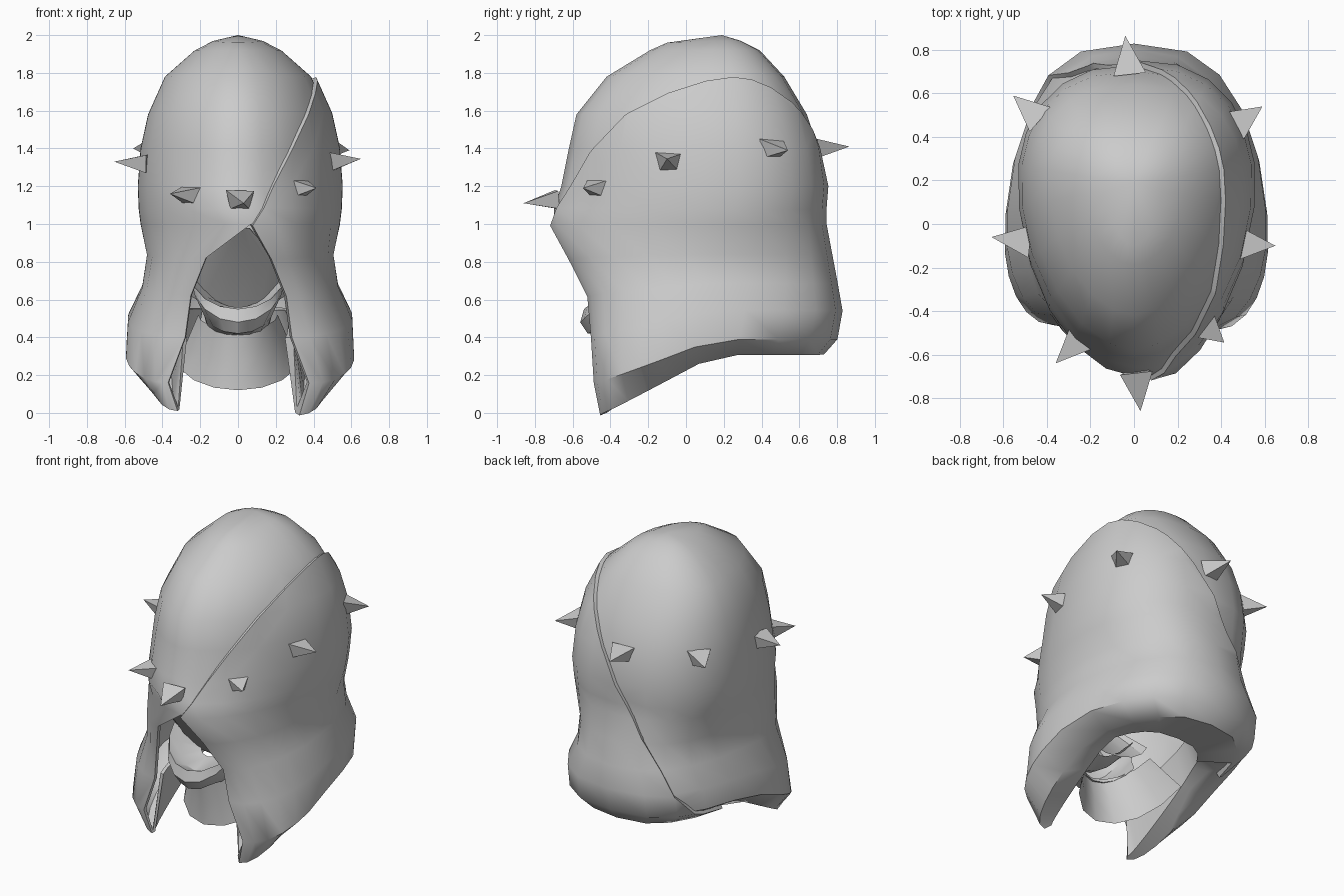
import bpy, bmesh, math
from mathutils import Vector

if "Cube" in bpy.data.objects:
    bpy.data.objects.remove(bpy.data.objects["Cube"])

grey = bpy.data.materials.new("mid grey")
grey.diffuse_color = (0.6, 0.6, 0.6, 1)
grey.use_nodes = True
grey.node_tree.nodes["Principled BSDF"].inputs["Base Color"].default_value = grey.diffuse_color


def finish(name, bm, smooth=None, thickness=0):
    mesh = bpy.data.meshes.new(name)
    bm.to_mesh(mesh)
    bm.free()
    obj = bpy.data.objects.new(name, mesh)
    bpy.context.collection.objects.link(obj)
    mesh.materials.append(grey)
    bpy.ops.object.select_all(action='DESELECT')
    obj.select_set(True)
    bpy.context.view_layer.objects.active = obj
    if thickness:
        solid = obj.modifiers.new("thickness", 'SOLIDIFY')
        solid.thickness = thickness
        solid.offset = -1
        bpy.ops.object.modifier_apply(modifier=solid.name)
    if smooth:
        bpy.ops.object.shade_smooth_by_angle(angle=math.radians(smooth))
    return obj


def loft(rows):
    bm = bmesh.new()
    rings = [[bm.verts.new(p) for p in row] for row in rows]
    for a, b in zip(rings, rings[1:]):
        for i in range(len(a) - 1):
            bm.faces.new((a[i], b[i], b[i + 1], a[i + 1]))
    bmesh.ops.remove_doubles(bm, verts=bm.verts, dist=0.002)
    return bm


# Hood rows: front height, back height, half width, front y, middle y, back y, opening half width
HOOD = [
    (2.00, 2.00, 0.00, 0.19, 0.19, 0.19, 0),
    (1.96, 1.97, 0.13, -0.10, 0.19, 0.29, 0),
    (1.92, 1.92, 0.23, -0.19, 0.19, 0.39, 0),
    (1.78, 1.78, 0.39, -0.42, 0.20, 0.52, 0),
    (1.58, 1.58, 0.48, -0.58, 0.20, 0.64, 0),
    (1.40, 1.40, 0.52, -0.62, 0.20, 0.70, 0),
    (1.20, 1.20, 0.535, -0.66, 0.20, 0.73, 0),
    (1.08, 1.08, 0.53, -0.70, 0.18, 0.72, 0),
    (1.00, 1.00, 0.52, -0.70, 0.16, 0.72, 0),
    (0.82, 0.84, 0.485, -0.60, 0.08, 0.75, 0.17),
    (0.62, 0.68, 0.51, -0.50, 0.02, 0.78, 0.25),
    (0.40, 0.54, 0.585, -0.48, -0.05, 0.805, 0.28),
    (0.16, 0.40, 0.595, -0.465, -0.08, 0.78, 0.37),
    (0.01, 0.33, 0.47, -0.45, -0.05, 0.72, 0.32),
    (0.02, 0.37, 0.34, -0.43, 0.00, 0.43, 0.31),
    (0.40, 0.55, 0.29, -0.40, 0.00, 0.38, 0.27),
]
HALF = 11


def hood_ring(zf, zb, w, yf, ym, yb, xo):
    pts = []
    for i in range(-HALF, HALF + 1):
        side = 1 if i >= 0 else -1
        # walk from the right front edge around the back to the left front edge
        a = math.pi * (1 - abs(i) / HALF)
        sn, cs = max(0, math.sin(a)), math.cos(a)
        if cs > 0:
            x = xo + (w - xo) * sn ** (1.12 if zf > 0.5 else 0.95)
            y = ym - (ym - yf) * cs
        else:
            x = w * sn ** (0.8 if zf > 0.5 else 0.72)
            y = ym - (yb - ym) * cs
        # the hem drops towards the front
        z = zf + (zb - zf) * min(1, (y - yf) / (0.15 - yf + 1e-6)) if zb != zf else zf
        shift = 0.07 * max(0, cs) ** 6 if zf == 1.0 else 0
        pts.append((-side * x + shift, y, z))
    return pts


# Seam plane that separates the overlapping flap from the cap
N = Vector((1, 0.139, -0.597))
D = -0.614


def hood_part(name, is_flap):
    bm = loft([hood_ring(*r) for r in HOOD])
    bmesh.ops.recalc_face_normals(bm, faces=bm.faces)
    if max(bm.faces, key=lambda f: f.calc_center_median().z).normal.z < 0:
        bmesh.ops.reverse_faces(bm, faces=bm.faces)
    bm.normal_update()
    if is_flap:
        moves = [(v, v.normal.copy()) for v in bm.verts]
        for v, n in moves:
            v.co += n * 0.024
    d = D if is_flap else D + 0.05
    bmesh.ops.bisect_plane(bm, geom=bm.verts[:] + bm.edges[:] + bm.faces[:],
                           plane_co=N * (d / N.dot(N)), plane_no=N)
    drop = []
    for f in bm.faces:
        c = f.calc_center_median()
        left_front = c.x < 0 and c.y < 0.35 and c.z < 0.95
        if (N.dot(c) > d and not left_front) != is_flap:
            drop.append(f)
    bmesh.ops.delete(bm, geom=drop, context='FACES')
    bmesh.ops.remove_doubles(bm, verts=bm.verts, dist=0.02)
    finish(name, bm, 50, 0.045 if is_flap else 0.02)


hood_part("hood_cap", False)
hood_part("hood_flap", True)


# Arc rows: half width, front y, end y, centre height, end height
def arc(w, yf, ye, zc, zs, n=8):
    pts = []
    for i in range(n + 1):
        a = math.pi * (i / n - 0.5)
        c = math.cos(a)
        pts.append((w * math.sin(a), ye + (yf - ye) * c, zs + (zc - zs) * c))
    return pts


# Neck cloth, chin and open mouth
finish("neck", loft([arc(*r) for r in [
    (0.33, -0.36, 0.05, 0.12, 0.30), (0.27, -0.37, 0.0, 0.28, 0.38),
    (0.21, -0.40, -0.1, 0.44, 0.52)]]), 50)
finish("jaw", loft([arc(*r) for r in [
    (0.17, -0.38, -0.2, 0.41, 0.48), (0.19, -0.52, -0.25, 0.42, 0.56),
    (0.25, -0.56, -0.3, 0.48, 0.72), (0.25, -0.54, -0.3, 0.55, 0.74),
    (0.19, -0.46, -0.28, 0.52, 0.68), (0.10, -0.32, -0.2, 0.56, 0.60)]]), 30)
# Shadowed upper face sloping back from the hood peak to the mouth
finish("upper_face", loft([arc(*r) for r in [
    (0.27, -0.26, -0.2, 0.55, 0.66), (0.24, -0.44, -0.38, 0.78, 0.82),
    (0.06, -0.63, -0.60, 0.98, 0.98)]]), 30)


# Spikes: base centre and tip
def spike(name, base, tip):
    base, tip = Vector(base), Vector(tip)
    out = (tip - base).normalized()
    across = out.cross(Vector((0, 0, 1))).normalized()
    up = across.cross(out)
    bm = bmesh.new()
    ring = [bm.verts.new(base + across * a + up * b) for a, b in
            ((-0.075, 0.045), (0.075, 0.05), (0.05, -0.05), (-0.05, -0.05))]
    top = bm.verts.new(tip)
    for i in range(4):
        bm.faces.new((ring[i], ring[(i + 1) % 4], top))
    bm.faces.new(ring[::-1])
    bmesh.ops.recalc_face_normals(bm, faces=bm.faces)
    finish(name, bm)


spike("spike_front", (0.01, -0.68, 1.13), (0.03, -0.86, 1.11))
spike("spike_front_right", (0.315, -0.46, 1.19), (0.415, -0.545, 1.19))
spike("spike_front_left", (-0.24, -0.52, 1.15), (-0.36, -0.64, 1.16))
spike("spike_side_right", (0.49, -0.09, 1.33), (0.65, -0.10, 1.345))
spike("spike_side_left", (-0.48, -0.08, 1.32), (-0.655, -0.06, 1.33))
spike("spike_back_right", (0.46, 0.45, 1.40), (0.59, 0.54, 1.39))
spike("spike_back_left", (-0.43, 0.48, 1.40), (-0.555, 0.59, 1.40))
spike("spike_back", (-0.02, 0.69, 1.40), (-0.04, 0.865, 1.41))
